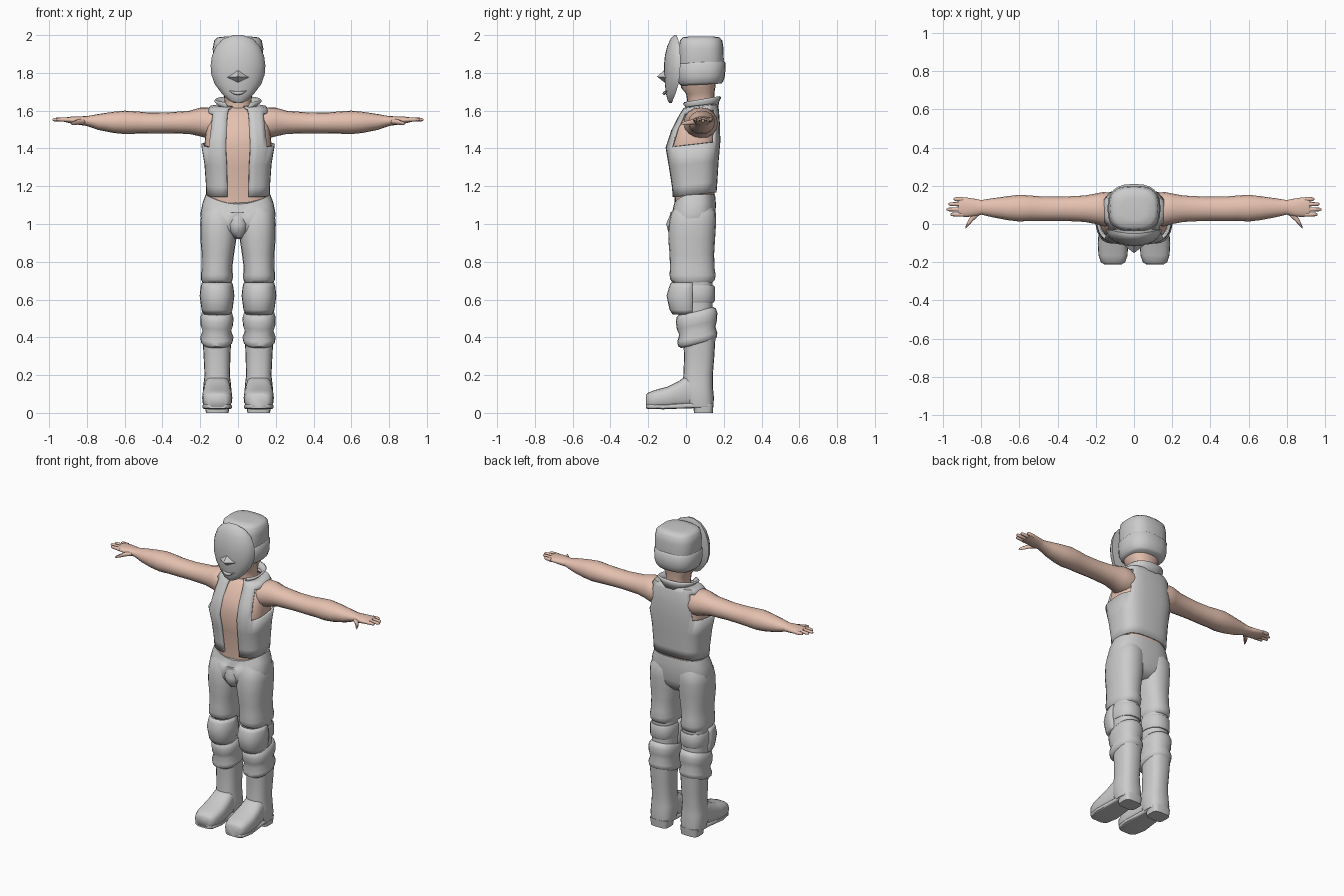
import bpy, bmesh, math


def material(name, rgb):
    m = bpy.data.materials.new(name)
    m.diffuse_color = (*rgb, 1)
    return m


GREY = material("grey cloth", (0.6, 0.6, 0.6))
SKIN = material("skin", (0.78, 0.53, 0.43))


def finish(name, bm, mat, mirror=False, thick=0.0, angle=50):
    """Turn a bmesh into a smooth-shaded object with optional modifiers."""
    bmesh.ops.recalc_face_normals(bm, faces=bm.faces)
    me = bpy.data.meshes.new(name)
    bm.to_mesh(me)
    bm.free()
    me.materials.append(mat)
    ob = bpy.data.objects.new(name, me)
    bpy.context.collection.objects.link(ob)
    bpy.ops.object.select_all(action='DESELECT')
    ob.select_set(True)
    bpy.context.view_layer.objects.active = ob
    bpy.ops.object.shade_smooth_by_angle(angle=math.radians(angle))
    if thick:
        s = ob.modifiers.new("thickness", 'SOLIDIFY')
        s.thickness = thick
    if mirror:
        ob.modifiers.new("mirror", 'MIRROR')
    return ob


def loft(name, rings, mat, axis='z', n=20, p=2.4, tilt=0.0, skip=None, shape=None, **kw):
    """Join superellipse rings (t, centre a, centre b, radius a, radius b) along an axis.
    skip(ring, angle) leaves a wall face out, which opens the shell."""
    bm = bmesh.new()
    rows = []
    for t, ca, cb, ra, rb in rings:
        row = []
        for i in range(n):
            w = 2 * math.pi * i / n
            c, s = math.cos(w), math.sin(w)
            a = ca + ra * math.copysign(abs(c) ** (2 / p), c)
            b = cb + rb * math.copysign(abs(s) ** (2 / p), s)
            if axis == 'z':
                co = (a, b, t + tilt * (b - cb))
            elif axis == 'x':
                co = (t, a, b)
            else:
                co = (a, t, b)
            row.append(bm.verts.new(shape(co) if shape else co))
        rows.append(row)
    for k in range(len(rows) - 1):
        for i in range(n):
            if skip and skip(k, 2 * math.pi * (i + 0.5) / n):
                continue
            j = (i + 1) % n
            bm.faces.new((rows[k][i], rows[k][j], rows[k + 1][j], rows[k + 1][i]))
    if not skip:
        bm.faces.new(rows[0])
        bm.faces.new(rows[-1])
    return finish(name, bm, mat, **kw)


def front(w, cut):
    return -math.sin(w) > cut


# Bare torso, neck and jaw
loft("torso", [(1.06, 0, .04, .155, .10), (1.15, 0, .045, .155, .105), (1.3, 0, .04, .16, .12),
               (1.42, 0, .036, .178, .133), (1.51, 0, .048, .168, .118),
               (1.585, 0, .07, .15, .09), (1.62, 0, .08, .09, .065)], SKIN, n=32, p=2.8)
loft("neck", [(1.57, 0, .08, .085, .075), (1.63, 0, .08, .07, .07), (1.69, 0, .075, .075, .075),
              (1.72, 0, .065, .10, .09), (1.80, 0, .065, .11, .10)], SKIN)

# Arms, hands and fingers
loft("arm", [(.11, .075, 1.53, .085, .07), (.16, .078, 1.535, .09, .082), (.2, .08, 1.54, .08, .076),
             (.26, .08, 1.538, .069, .061), (.38, .08, 1.535, .063, .055),
             (.48, .08, 1.535, .064, .056), (.54, .083, 1.537, .066, .059),
             (.60, .083, 1.538, .070, .062), (.66, .083, 1.538, .063, .056),
             (.74, .085, 1.54, .05, .042), (.80, .087, 1.545, .038, .026),
             (.835, .086, 1.547, .046, .023), (.88, .088, 1.55, .051, .019),
             (.92, .09, 1.552, .05, .011)], SKIN, axis='x', n=16, p=2.1, mirror=True)
for label, y, tip in (("little", .130, .945), ("ring", .104, .972),
                      ("middle", .076, .982), ("index", .050, .962)):
    loft(label + "_finger", [(.895, y, 1.551, .012, .012), (.93, y, 1.553, .011, .011),
                             (tip - .008, y, 1.553, .009, .009), (tip, y, 1.552, .004, .004)],
         SKIN, axis='x', n=8, p=2, mirror=True)
loft("thumb", [(.81, .066, 1.543, .02, .015), (.845, .035, 1.54, .02, .014),
               (.868, .005, 1.535, .016, .012), (.882, -.018, 1.532, .006, .007)],
     SKIN, axis='x', n=8, p=2, mirror=True)

# Sleeveless vest: open front, armholes between rings 3 and 6
loft("vest", [(1.155, 0, .045, .168, .117), (1.21, 0, .045, .17, .121), (1.32, 0, .04, .178, .133),
              (1.42, 0, .036, .195, .146), (1.51, 0, .05, .182, .13), (1.595, 0, .07, .168, .104),
              (1.622, 0, .075, .15, .09), (1.632, 0, .08, .09, .07)], GREY, n=32, p=3, tilt=.11,
     skip=lambda k, w: front(w, .98) or (3 <= k < 5 and abs(math.cos(w)) > .72),
     thick=.014)
loft("collar", [(1.605, 0, .08, .09, .08), (1.635, 0, .08, .092, .083), (1.66, 0, .078, .118, .098)],
     GREY, n=24, p=2.4, tilt=.17, skip=lambda k, w: front(w, .8), thick=.012)


# Trousers: hips with a dipped front waist, and two legs
def waist_dip(co):
    x, y, z = co
    if z > 1.1 and y < .04:
        z -= .05 * max(0, 1 - (x / .17) ** 2)
    return (x, y, z)


loft("hips", [(.92, 0, .035, .10, .07), (.96, 0, .033, .17, .108), (1.0, 0, .033, .196, .118),
              (1.06, 0, .036, .198, .121), (1.11, 0, .042, .188, .116), (1.155, 0, .045, .172, .109)],
     GREY, n=32, p=2.6, shape=waist_dip)
loft("trouser_leg", [(.69, .112, .035, .076, .105), (.705, .112, .035, .084, .118),
                     (.73, .112, .035, .085, .122), (.77, .111, .033, .081, .118),
                     (.84, .107, .031, .086, .118), (.92, .104, .03, .095, .124),
                     (1.0, .103, .034, .097, .125), (1.06, .1, .04, .094, .118),
                     (1.11, .09, .045, .07, .09)], GREY, mirror=True)
loft("fly", [(.925, 0, -.035, .02, .03), (.96, 0, -.052, .045, .042), (1.0, 0, -.06, .05, .045),
             (1.06, 0, -.05, .035, .03)], GREY, n=12, p=2, mirror=False)

# Knees: inner leg, front pad and rear strap
loft("lower_leg", [(.36, .112, .06, .07, .08), (.52, .112, .05, .075, .09),
                   (.71, .112, .045, .076, .095)], GREY, mirror=True)
loft("knee_pad", [(.52, .111, .035, .07, .105), (.545, .111, .035, .082, .122),
                  (.62, .111, .035, .092, .138), (.665, .111, .035, .087, .125),
                  (.69, .111, .035, .08, .115)], GREY, n=24,
     skip=lambda k, w: math.sin(w) > .12, thick=.012, mirror=True)
loft("knee_strap", [(.585, .111, .05, .078, .097), (.595, .111, .05, .083, .103),
                    (.665, .111, .05, .083, .103), (.675, .111, .05, .078, .097)], GREY, mirror=True)

# Bunched gaiters
loft("gaiter", [(.362, .112, .06, .07, .085), (.375, .112, .06, .083, .102),
                (.40, .112, .06, .088, .106), (.435, .112, .06, .076, .096),
                (.465, .112, .058, .086, .106), (.505, .112, .056, .088, .11),
                (.53, .112, .054, .08, .104), (.54, .112, .054, .072, .09)],
     GREY, tilt=.22, mirror=True)

# Boots: shaft, foot and heel
loft("boot_shaft", [(.035, .11, .075, .07, .07), (.08, .11, .068, .076, .08),
                    (.14, .11, .062, .074, .08), (.2, .11, .064, .067, .078),
                    (.3, .111, .07, .071, .08), (.4, .112, .07, .076, .086)],
     GREY, p=2.6, mirror=True)
loft("boot_foot", [(-.212, .11, .062, .045, .034), (-.2, .11, .065, .064, .042),
                   (-.165, .11, .071, .076, .05), (-.1, .11, .08, .08, .058),
                   (-.04, .11, .095, .075, .072), (0, .11, .11, .07, .085),
                   (.05, .11, .115, .066, .085)], GREY, axis='y', p=2.9, mirror=True)
loft("boot_sole", [(-.212, .11, .035, .045, .012), (-.195, .11, .035, .066, .014),
                   (-.12, .11, .033, .078, .014), (.0, .11, .038, .068, .014),
                   (.12, .11, .04, .064, .014)], GREY, axis='y', p=5, mirror=True)
loft("boot_heel", [(0, .11, .092, .06, .05), (.05, .11, .092, .066, .054)], GREY, p=4, mirror=True)

# Helmet: crown and padded band
loft("helmet_crown", [(1.80, 0, .08, .125, .118), (1.87, 0, .08, .132, .12),
                      (1.93, 0, .08, .134, .119), (1.972, 0, .08, .126, .112),
                      (1.988, 0, .08, .108, .097), (1.993, 0, .08, .06, .06)], GREY, n=24, p=2.8)
loft("helmet_band", [(1.738, 0, .08, .112, .108), (1.75, 0, .08, .126, .118),
                     (1.78, 0, .08, .136, .127), (1.845, 0, .08, .139, .13),
                     (1.86, 0, .08, .128, .118)], GREY, n=24, p=2.6, tilt=.05)

# Face mask: curved shield from (height, half width, front y, rear y)
bm = bmesh.new()
rows = []
for z, hw, yf, yr in ((1.64, .02, -.088, -.075), (1.655, .05, -.098, -.07), (1.69, .085, -.106, -.055),
                      (1.74, .123, -.112, -.04), (1.79, .141, -.116, -.032), (1.84, .145, -.117, -.03),
                      (1.89, .138, -.112, -.03), (1.94, .117, -.1, -.033), (1.98, .08, -.082, -.042),
                      (2.0, .025, -.062, -.05)):
    row = []
    for i in range(13):
        w = math.pi * i / 12
        row.append(bm.verts.new((-hw * math.cos(w), yr + (yf - yr) * math.sin(w), z)))
    rows.append(row)
for r, s in zip(rows, rows[1:]):
    for i in range(12):
        bm.faces.new((r[i], r[i + 1], s[i + 1], s[i]))
    bm.faces.new((r[0], s[0], s[12], r[12]))
bm.faces.new(rows[0])
bm.faces.new(rows[-1])
finish("face_mask", bm, GREY)

# Pointed nose of the mask
bm = bmesh.new()
top, tip, under, left, right = [bm.verts.new(c) for c in (
    (0, -.112, 1.818), (0, -.153, 1.78), (0, -.108, 1.745), (-.082, -.088, 1.775), (.082, -.088, 1.775))]
for f in ((top, left, tip), (top, tip, right), (tip, left, under), (tip, under, right),
          (top, under, left), (top, right, under)):
    bm.faces.new(f)
finish("mask_nose", bm, GREY, angle=20)

# Curved lip of the mask
loft("mask_mouth", [(-.045, -.1, 1.705, .004, .002), (-.022, -.112, 1.695, .007, .008),
                    (0, -.115, 1.692, .009, .01), (.022, -.112, 1.695, .007, .008),
                    (.045, -.1, 1.705, .004, .002)], GREY, axis='x', n=8, p=2)
